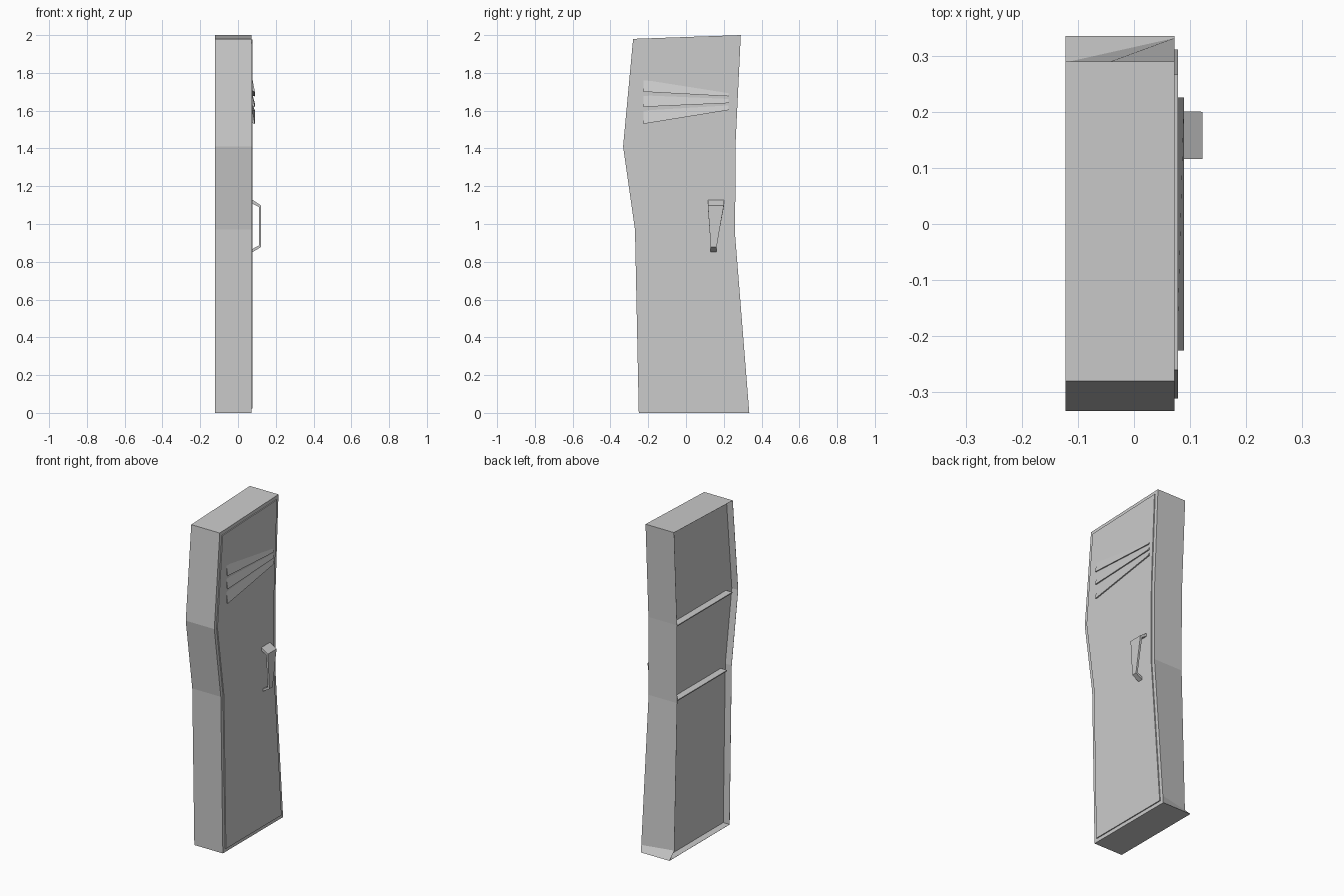
import bpy, bmesh
from mathutils import Vector

if "Cube" in bpy.data.objects:
    bpy.data.objects.remove(bpy.data.objects["Cube"])


def build(name, loops, cap_start=True):
    """Bridge successive vertex loops and cap the ends."""
    bm = bmesh.new()
    rings = [[bm.verts.new(p) for p in loop] for loop in loops]
    n = len(rings[0])
    for a, b in zip(rings, rings[1:]):
        for i in range(n):
            j = (i + 1) % n
            bm.faces.new((a[i], a[j], b[j], b[i]))
    if cap_start:
        bm.faces.new(rings[0][::-1])
    bm.faces.new(rings[-1])
    bmesh.ops.recalc_face_normals(bm, faces=bm.faces)
    mesh = bpy.data.meshes.new(name)
    bm.to_mesh(mesh)
    bm.free()
    ob = bpy.data.objects.new(name, mesh)
    bpy.context.collection.objects.link(ob)
    return ob


def inset(poly, d):
    """Offset a counter-clockwise polygon inward by d."""
    out = []
    for i, p in enumerate(poly):
        p = Vector(p)
        e1 = (p - Vector(poly[i - 1])).normalized()
        e2 = (Vector(poly[(i + 1) % len(poly)]) - p).normalized()
        n1, n2 = Vector((-e1.y, e1.x)), Vector((-e2.y, e2.x))
        out.append(p + (n1 + n2) * (d / (1 + n1.dot(n2))))
    return out


def at_x(poly, x):
    return [(x, y, z) for y, z in poly]


# Warped side profile (y, z), counter-clockwise; the back edge has a
# flared foot where the front edge runs straight
upper = [(.26, .94), (.262, 1.42), (.29, 2), (-.28, 1.98),
         (-.333, 1.41), (-.27, .97)]
front = [(-.25, 0), (.335, 0), (.3314, .045)] + upper
back = [(-.25, 0), (.335, 0), (.288, .045)] + upper
BACK, PANEL, FRONT, DOOR = -.122, -.079, .072, .078

# Body: front frame, outer walls and shallow recess in the back
door_edge = inset([front[0], front[1]] + upper, .022)
door_ring = door_edge[:2] + [door_edge[1].lerp(door_edge[2], .03)] + door_edge[2:]
build("locker_body", [at_x(door_ring, FRONT), at_x(front, FRONT),
                      at_x(back, BACK), at_x(inset(back, .001), BACK),
                      at_x(inset(back, .001), PANEL)], cap_start=False)

# Raised door panel
build("door", [at_x(door_edge, FRONT), at_x(door_edge, DOOR)], cap_start=False)

# Thin shelves across the back recess, at the bends
for i, (y0, z0, y1, z1) in enumerate([(-.225, .955, .26, .955),
                                      (-.275, 1.415, .261, 1.415)]):
    build(f"shelf_{i + 1}", [[(x, y, z + dz) for x, dz in
          ((BACK, -.003), (PANEL, -.003), (PANEL, .003), (BACK, .003))]
          for y, z in ((y0, z0), (y1, z1))])

# Fanned louvers: bottom and top heights at the left and right ends
louvers = [(1.70, 1.765, 1.676, 1.694),
           (1.62, 1.683, 1.640, 1.664),
           (1.53, 1.603, 1.603, 1.630)]
for i, (b0, t0, b1, t1) in enumerate(louvers):
    build(f"louver_{i + 1}", [[(DOOR - .001, y, t), (.089, y, b),
                              (DOOR - .001, y, b + .004)]
          for y, b, t in ((-.225, b0, t0), (.225, b1, t1))])

# Tapered handle: outer (x, z), inner (x, z), y range along the grip
stations = [((.077, 1.128), (.077, 1.108), (.116, .201)),
            ((.122, 1.098), (.110, 1.090), (.116, .200)),
            ((.122, .878), (.110, .886), (.131, .162)),
            ((.077, .851), (.077, .868), (.131, .162))]
build("handle", [[(o[0], y[0], o[1]), (o[0], y[1], o[1]),
                  (q[0], y[1], q[1]), (q[0], y[0], q[1])]
                 for o, q, y in stations])
